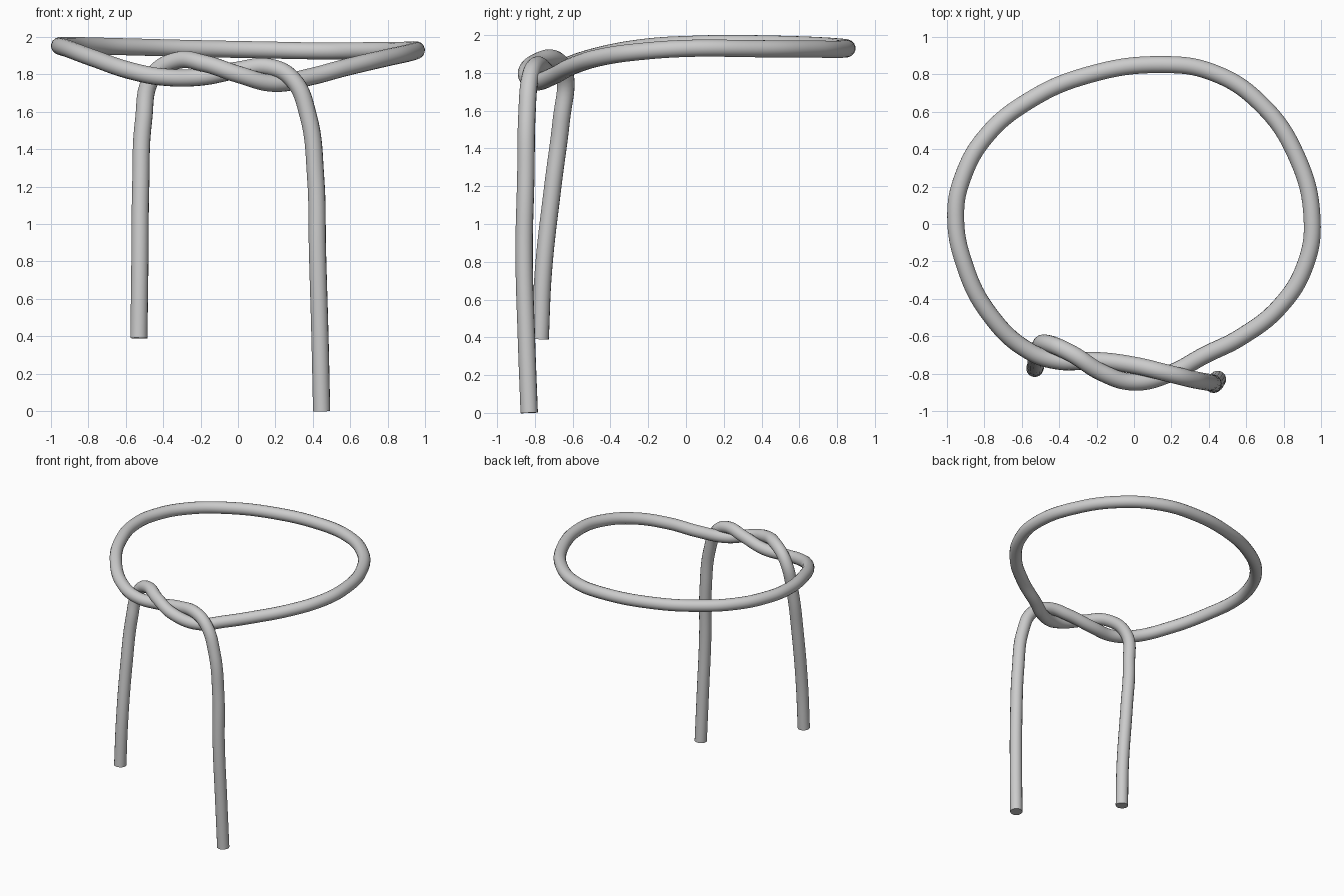
import bpy

# Centre line of the single knotted strand: left end -> over the twist ->
# round the loop -> back under the twist -> right end
PATH = [
    # left hanging end
    (-0.53, -0.772, 0.39), (-0.525, -0.755, 0.75), (-0.52, -0.705, 1.20),
    (-0.505, -0.660, 1.55), (-0.455, -0.640, 1.79),
    # first half of the twist
    (-0.33, -0.695, 1.873), (-0.17, -0.795, 1.855), (0.0, -0.845, 1.80),
    (0.19, -0.800, 1.752), (0.38, -0.700, 1.785),
    # big loop, right side, back, left side
    (0.57, -0.605, 1.835), (0.78, -0.44, 1.885), (0.915, -0.22, 1.915),
    (0.952, 0.02, 1.93), (0.87, 0.36, 1.928), (0.67, 0.65, 1.926),
    (0.42, 0.81, 1.925), (0.15, 0.852, 1.93), (-0.25, 0.795, 1.938),
    (-0.56, 0.66, 1.946), (-0.79, 0.47, 1.952), (-0.915, 0.25, 1.955),
    (-0.953, 0.05, 1.952), (-0.905, -0.22, 1.935), (-0.77, -0.485, 1.885),
    (-0.56, -0.680, 1.815),
    # second half of the twist
    (-0.40, -0.733, 1.785), (-0.20, -0.730, 1.785), (0.0, -0.755, 1.822),
    (0.17, -0.795, 1.838), (0.29, -0.825, 1.775),
    # right hanging end
    (0.375, -0.842, 1.58), (0.415, -0.848, 1.25), (0.425, -0.857, 0.85),
    (0.438, -0.845, 0.40), (0.447, -0.83, 0.0),
]

# Smooth round rope with closed ends
curve = bpy.data.curves.new("knotted_rope", 'CURVE')
curve.dimensions = '3D'
curve.bevel_depth = 0.046
curve.bevel_resolution = 6
curve.resolution_u = 8
curve.use_fill_caps = True
spline = curve.splines.new('BEZIER')
spline.bezier_points.add(len(PATH) - 1)
for point, co in zip(spline.bezier_points, PATH):
    point.co = co
    point.handle_left_type = point.handle_right_type = 'AUTO'

rope = bpy.data.objects.new("knotted_rope", curve)
bpy.context.collection.objects.link(rope)

# Turn into a mesh, smooth along the strand and sharp at the cut ends
bpy.context.view_layer.objects.active = rope
rope.select_set(True)
bpy.ops.object.convert(target='MESH')
bpy.ops.object.shade_smooth_by_angle()
